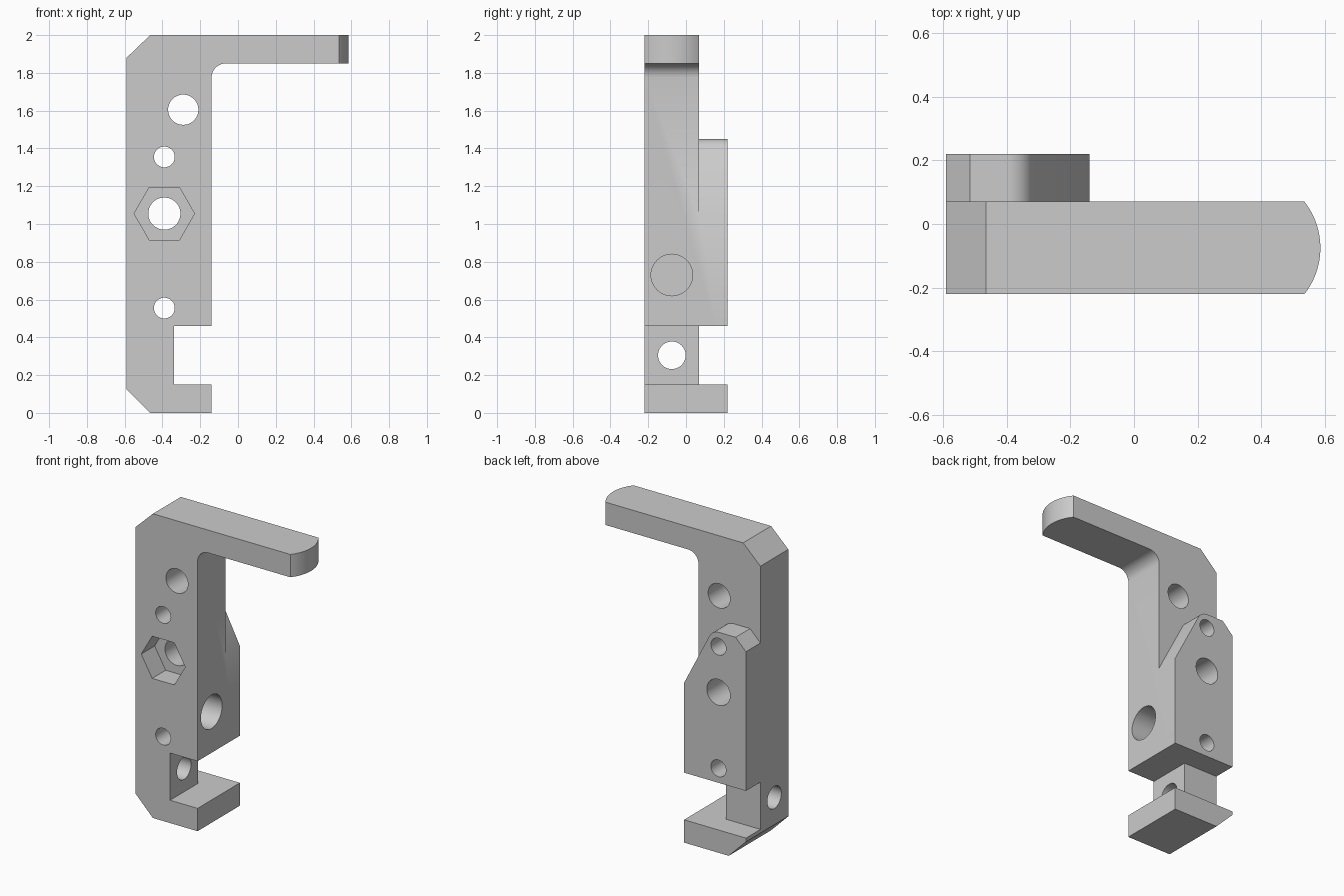
import bpy, bmesh
from math import sin, cos, radians

if "Cube" in bpy.data.objects:
    bpy.data.objects.remove(bpy.data.objects["Cube"], do_unlink=True)

gray = bpy.data.materials.new("light gray")
gray.use_nodes = True
gray.diffuse_color = (0.6, 0.6, 0.6, 1)
gray.node_tree.nodes["Principled BSDF"].inputs["Base Color"].default_value = (0.6, 0.6, 0.6, 1)

PLACE = {"x": lambda a, b, t: (t, a, b),
         "y": lambda a, b, t: (a, t, b),
         "z": lambda a, b, t: (a, b, t)}


def arc(cx, cy, r, start, end, n):
    angles = [radians(start + (end - start) * i / n) for i in range(n + 1)]
    return [(cx + r * cos(a), cy + r * sin(a)) for a in angles]


def prism(name, points, axis, lo, hi):
    """Extrude a closed outline along an axis."""
    bm = bmesh.new()
    ends = [[bm.verts.new(PLACE[axis](a, b, t)) for a, b in points] for t in (lo, hi)]
    for ring in ends:
        bm.faces.new(ring)
    n = len(points)
    for i in range(n):
        j = (i + 1) % n
        bm.faces.new((ends[0][i], ends[0][j], ends[1][j], ends[1][i]))
    bmesh.ops.recalc_face_normals(bm, faces=bm.faces)
    mesh = bpy.data.meshes.new(name)
    bm.to_mesh(mesh)
    bm.free()
    mesh.materials.append(gray)
    obj = bpy.data.objects.new(name, mesh)
    bpy.context.collection.objects.link(obj)
    return obj


def cut(body, points, axis, lo, hi):
    """Remove a prism from the body."""
    cutter = prism("cutter", points, axis, lo, hi)
    cutter.hide_render = True
    mod = body.modifiers.new("cut", "BOOLEAN")
    mod.operation = "DIFFERENCE"
    mod.solver = "EXACT"
    mod.object = cutter
    bpy.context.view_layer.objects.active = body
    bpy.ops.object.modifier_apply(modifier=mod.name)
    bpy.data.objects.remove(cutter, do_unlink=True)


def circle(cx, cy, r, n=48):
    return arc(cx, cy, r, 0, 360 - 360 / n, n - 1)


# Side outline: post, arm with filleted inner corner, notch and foot
outline = [(-0.465, 0), (-0.14, 0), (-0.14, 0.15), (-0.34, 0.15), (-0.34, 0.46), (-0.14, 0.46)]
outline += arc(-0.065, 1.775, 0.075, 180, 90, 12)
outline += [(0.65, 1.85), (0.65, 2), (-0.465, 2), (-0.59, 1.88), (-0.59, 0.125)]
bracket = prism("bracket", outline, "y", -0.22, 0.22)

# Trim the back, leaving the raised pad and the foot
above_pad = [(-0.7, 1.375), (-0.59, 1.375), (-0.515, 1.45)]
above_pad += arc(-0.395, 1.37, 0.08, 90, 27, 10)
above_pad += [(-0.14, 1.05), (1, 1.05), (1, 2.2), (-0.7, 2.2)]
cut(bracket, above_pad, "y", 0.07, 0.5)
cut(bracket, [(-0.7, 0.15), (0, 0.15), (0, 0.46), (-0.7, 0.46)], "y", 0.07, 0.5)

# Rounded arm tip
tip = arc(0.35, -0.075, 0.235, -50, 50, 32) + [(0.8, 0.3), (0.8, -0.4)]
cut(bracket, tip, "z", 1.7, 2.2)

# Through holes from front to back
for x, z, r in [(-0.29, 1.605, 0.08), (-0.39, 1.355, 0.055),
                (-0.39, 1.055, 0.085), (-0.39, 0.555, 0.055)]:
    cut(bracket, circle(x, z, r), "y", -0.5, 0.5)

# Hexagonal nut pocket
cut(bracket, circle(-0.39, 1.055, 0.16, 6), "y", -0.5, -0.08)

# Side holes: through the web, and a blind bore above the notch
cut(bracket, circle(-0.075, 0.305, 0.073), "x", -0.8, -0.2)
cut(bracket, circle(-0.075, 0.73, 0.11), "x", -0.44, 0.1)

bpy.ops.object.select_all(action="DESELECT")
bracket.select_set(True)
bpy.context.view_layer.objects.active = bracket
bpy.ops.object.shade_smooth_by_angle(angle=radians(30))
